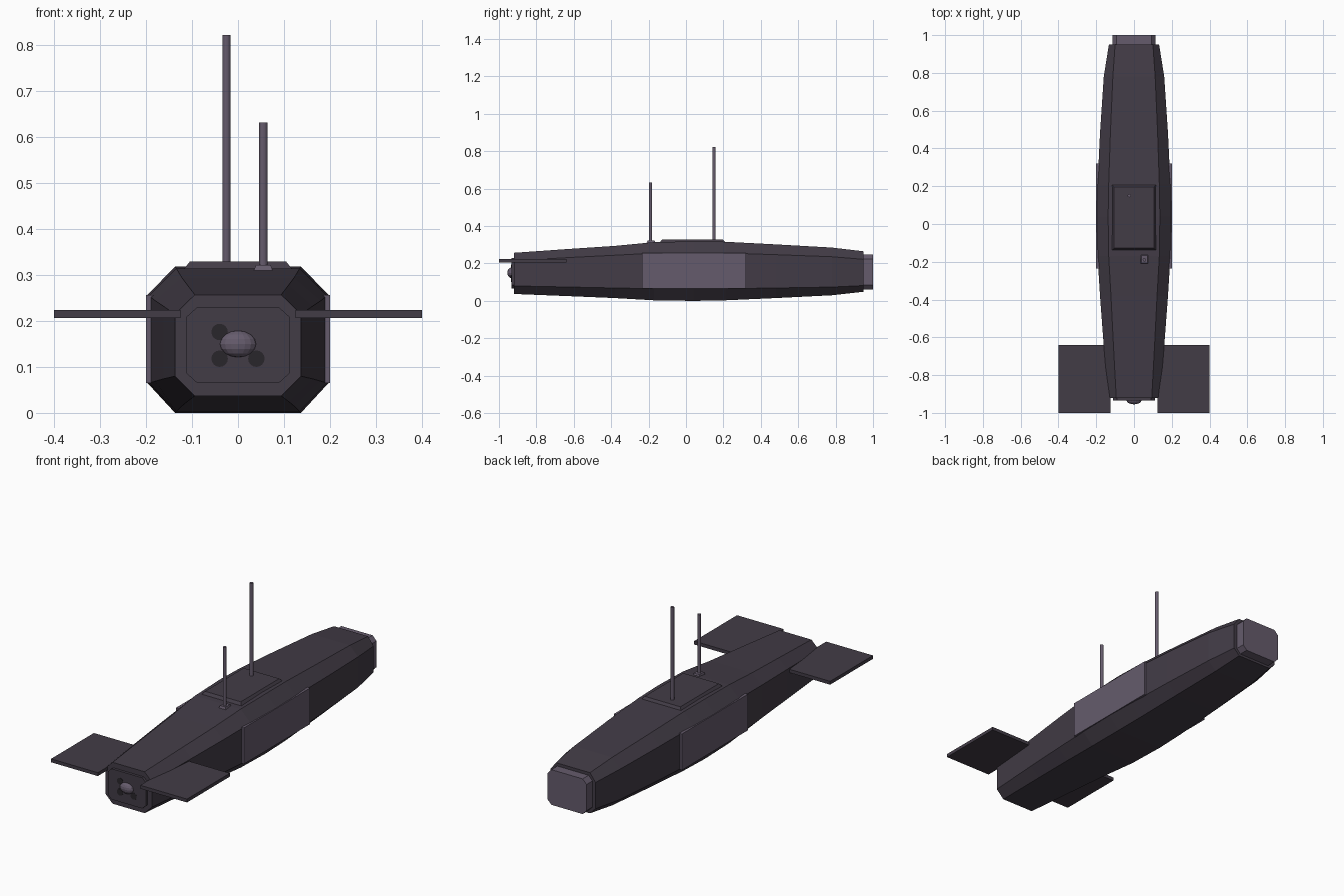
import bpy, bmesh, math
from mathutils import Matrix

if "Cube" in bpy.data.objects:
    bpy.data.objects.remove(bpy.data.objects["Cube"])


def material(name, rgb):
    m = bpy.data.materials.new(name)
    m.diffuse_color = (*rgb, 1)
    m.use_nodes = True
    m.node_tree.nodes["Principled BSDF"].inputs["Base Color"].default_value = m.diffuse_color
    return m


DARK = material("dark_hull", (0.055, 0.045, 0.062))
LIGHT = material("light_panel", (0.13, 0.105, 0.15))
BLACK = material("black_socket", (0.022, 0.019, 0.024))


def finish(bm, name, mat):
    bmesh.ops.recalc_face_normals(bm, faces=bm.faces)
    me = bpy.data.meshes.new(name)
    bm.to_mesh(me)
    bm.free()
    me.materials.append(mat)
    ob = bpy.data.objects.new(name, me)
    bpy.context.collection.objects.link(ob)
    return ob


def loft(name, sections, mat):
    """Octagonal loft; section = y, half width, flat half width, z bottom, lower edge, upper edge, z top."""
    bm = bmesh.new()
    rings = []
    for y, w, f, z0, z1, z2, z3 in sections:
        right = [(f, z0), (w, z1), (w, z2), (f, z3)]
        outline = right + [(-x, z) for x, z in reversed(right)]
        rings.append([bm.verts.new((x, y, z)) for x, z in outline])
    for a, b in zip(rings, rings[1:]):
        for i in range(8):
            j = (i + 1) % 8
            bm.faces.new((a[i], a[j], b[j], b[i]))
    bm.faces.new(rings[0])
    bm.faces.new(rings[-1])
    return finish(bm, name, mat)


def block(name, lo, hi, mat, inset=0.0):
    """Box between two corners, with the top optionally drawn in."""
    bm = bmesh.new()
    bmesh.ops.create_cube(bm, size=1)
    for v in bm.verts:
        top = v.co.z > 0
        for k in range(3):
            side = 1 if v.co[k] > 0 else -1
            v.co[k] = hi[k] if side > 0 else lo[k]
            if k < 2 and top:
                v.co[k] -= side * inset
    return finish(bm, name, mat)


def rod(name, centre, radius, length, mat, sides=12, along_y=False):
    bm = bmesh.new()
    turn = Matrix.Rotation(math.pi / 2, 4, 'X') if along_y else Matrix()
    bmesh.ops.create_cone(bm, cap_ends=True, segments=sides, radius1=radius, radius2=radius,
                          depth=length, matrix=Matrix.Translation(centre) @ turn)
    return finish(bm, name, mat)


# Faceted hull
loft("hull", [
    (-0.92, 0.137, 0.094, 0.037, 0.080, 0.215, 0.257),
    (-0.62, 0.162, 0.110, 0.025, 0.074, 0.232, 0.278),
    (-0.38, 0.180, 0.122, 0.015, 0.069, 0.244, 0.294),
    (-0.17, 0.193, 0.134, 0.003, 0.065, 0.255, 0.314),
    (0.04, 0.197, 0.137, 0.000, 0.065, 0.257, 0.318),
    (0.21, 0.193, 0.134, 0.003, 0.065, 0.256, 0.316),
    (0.48, 0.180, 0.125, 0.015, 0.069, 0.247, 0.302),
    (0.78, 0.160, 0.112, 0.030, 0.074, 0.236, 0.285),
    (0.95, 0.133, 0.100, 0.049, 0.082, 0.222, 0.265),
], DARK)

# Chamfered end block and sensor plate
loft("end_block", [(0.94, 0.115, 0.092, 0.062, 0.086, 0.225, 0.249),
                   (1.00, 0.115, 0.092, 0.062, 0.086, 0.225, 0.249)], LIGHT)
loft("sensor_plate", [(-0.91, 0.112, 0.090, 0.066, 0.086, 0.209, 0.229),
                      (-0.934, 0.112, 0.090, 0.066, 0.086, 0.209, 0.229)], DARK)

# Lens dome with three round sockets
bm = bmesh.new()
bmesh.ops.create_uvsphere(bm, u_segments=16, v_segments=8, radius=1,
                          matrix=Matrix.Translation((0, -0.932, 0.15)) @ Matrix.Diagonal((0.04, 0.023, 0.029, 1)))
finish(bm, "lens_dome", LIGHT)
for i, (x, z) in enumerate([(-0.04, 0.176), (-0.04, 0.118), (0.04, 0.118)]):
    rod(f"socket_{i + 1}", (x, -0.928, z), 0.018, 0.015, BLACK, 16, True)

# Fins and side panels on both sides
for s, side in ((-1, "left"), (1, "right")):
    xs = sorted((s * 0.125, s * 0.4))
    block(f"{side}_fin", (xs[0], -1.0, 0.206), (xs[1], -0.64, 0.224), DARK)
    xs = sorted((s * 0.17, s * 0.2))
    block(f"{side}_side_panel", (xs[0], -0.235, 0.065), (xs[1], 0.32, 0.257), LIGHT)

# Top hatch, mast foot and masts
block("top_hatch", (-0.12, -0.142, 0.310), (0.12, 0.212, 0.329), DARK, 0.015)
block("mast_foot", (0.033, -0.212, 0.305), (0.077, -0.162, 0.322), LIGHT, 0.006)
rod("tall_mast", (-0.025, 0.15, 0.566), 0.009, 0.512, LIGHT)
rod("short_mast", (0.055, -0.19, 0.471), 0.009, 0.322, LIGHT)
